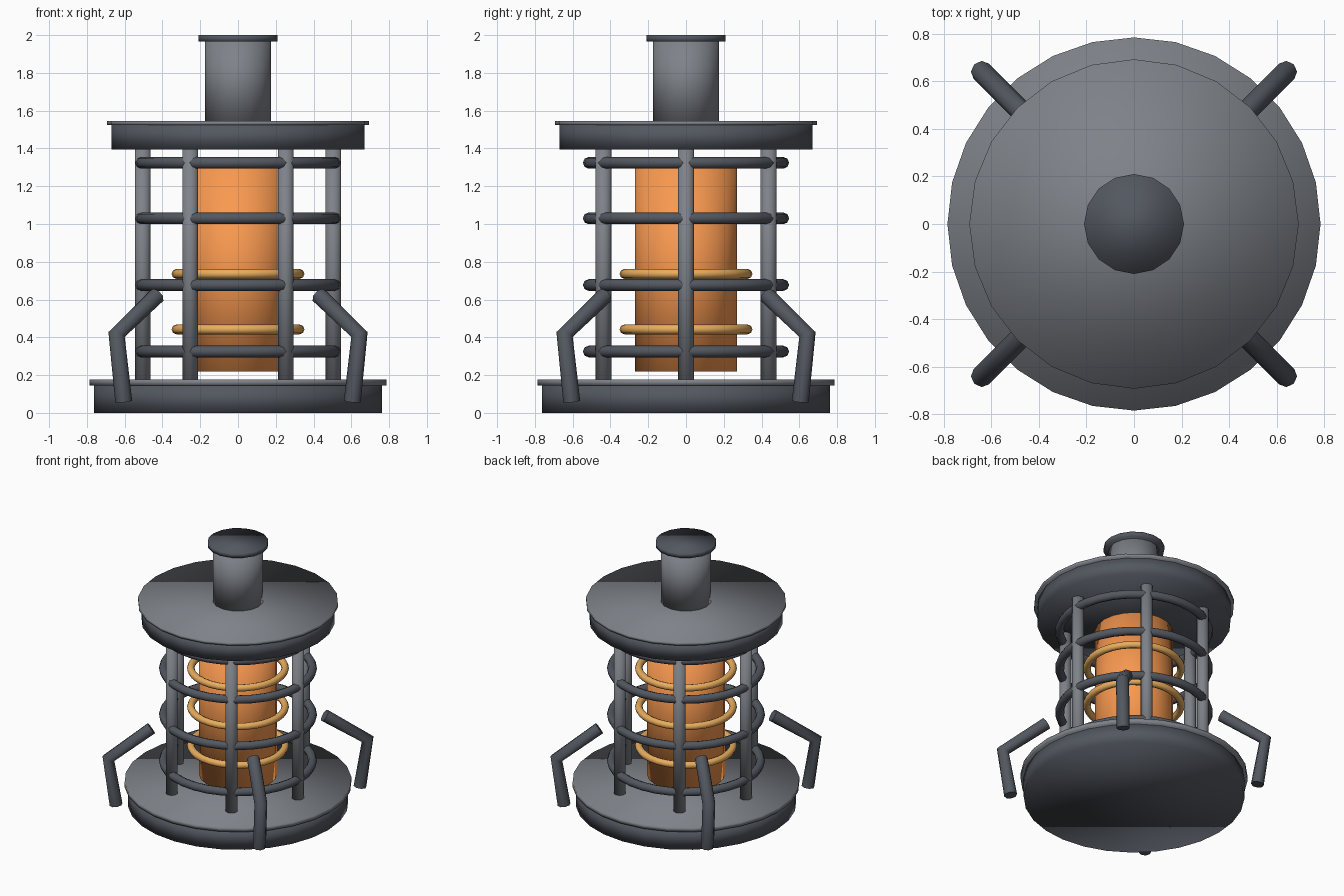
import bpy
from math import pi, cos, sin

if "Cube" in bpy.data.objects:
    bpy.data.objects.remove(bpy.data.objects["Cube"])


def material(name, rgb):
    m = bpy.data.materials.new(name)
    m.diffuse_color = (*rgb, 1)
    m.use_nodes = True
    m.node_tree.nodes["Principled BSDF"].inputs["Base Color"].default_value = m.diffuse_color
    return m


DARK = material("dark_iron", (0.085, 0.095, 0.115))
STEEL = material("steel", (0.21, 0.225, 0.25))
GLOW = material("glowing_orange", (0.95, 0.32, 0.08))
BRASS = material("brass", (0.82, 0.42, 0.11))


def finish(name, mat):
    ob = bpy.context.object
    ob.name = name
    ob.data.materials.clear()
    ob.data.materials.append(mat)
    bpy.ops.object.shade_smooth()
    return ob


def cylinder(name, r, z0, z1, sides, mat, x=0, y=0):
    bpy.ops.mesh.primitive_cylinder_add(vertices=sides, radius=r, depth=z1 - z0,
                                        location=(x, y, (z0 + z1) / 2))
    return finish(name, mat)


def ring(name, r, tube, z, mat):
    bpy.ops.mesh.primitive_torus_add(major_radius=r, minor_radius=tube, location=(0, 0, z),
                                     major_segments=32, minor_segments=8)
    return finish(name, mat)


def bent_rod(name, points, r, mat):
    cu = bpy.data.curves.new(name, 'CURVE')
    cu.dimensions = '3D'
    cu.bevel_depth = r
    cu.bevel_resolution = 2
    cu.use_fill_caps = True
    sp = cu.splines.new('POLY')
    sp.points.add(len(points) - 1)
    for p, co in zip(sp.points, points):
        p.co = (*co, 1)
    ob = bpy.data.objects.new(name, cu)
    bpy.context.collection.objects.link(ob)
    bpy.ops.object.select_all(action='DESELECT')
    ob.select_set(True)
    bpy.context.view_layer.objects.active = ob
    bpy.ops.object.convert(target='MESH')
    return finish(name, mat)


# Base and lid, each a drum with a wider plate on top
cylinder("base_drum", 0.763, 0, 0.15, 28, DARK)
cylinder("base_plate", 0.785, 0.145, 0.178, 28, STEEL)
cylinder("lid_drum", 0.67, 1.395, 1.53, 24, DARK)
cylinder("lid_plate", 0.693, 1.523, 1.545, 24, STEEL)

# Chimney
cylinder("chimney", 0.175, 1.53, 1.975, 16, STEEL)
cylinder("chimney_cap", 0.21, 1.965, 2.0, 16, DARK)

# Glowing core with floating coils
cylinder("core", 0.27, 0.22, 1.32, 20, GLOW)
for i, z in enumerate((0.442, 0.736, 1.03)):
    ring(f"coil_{i + 1}", 0.326, 0.026, z, BRASS)

# Cage of posts and hoops
for i in range(6):
    a = i * pi / 3
    cylinder(f"cage_post_{i + 1}", 0.043, 0.16, 1.41, 10, STEEL, 0.505 * cos(a), 0.505 * sin(a))
for i, z in enumerate((0.325, 0.677, 1.03, 1.324)):
    ring(f"cage_hoop_{i + 1}", 0.515, 0.031, z, DARK)

# Bent side brackets on the diagonals
for sx in (-1, 1):
    for sy in (-1, 1):
        path = [(sx * d, sy * d, z) for d, z in ((0.43, 0.62), (0.643, 0.415), (0.605, 0.06))]
        bent_rod(f"side_bracket_{'l' if sx < 0 else 'r'}{'f' if sy < 0 else 'b'}", path, 0.045, DARK)
